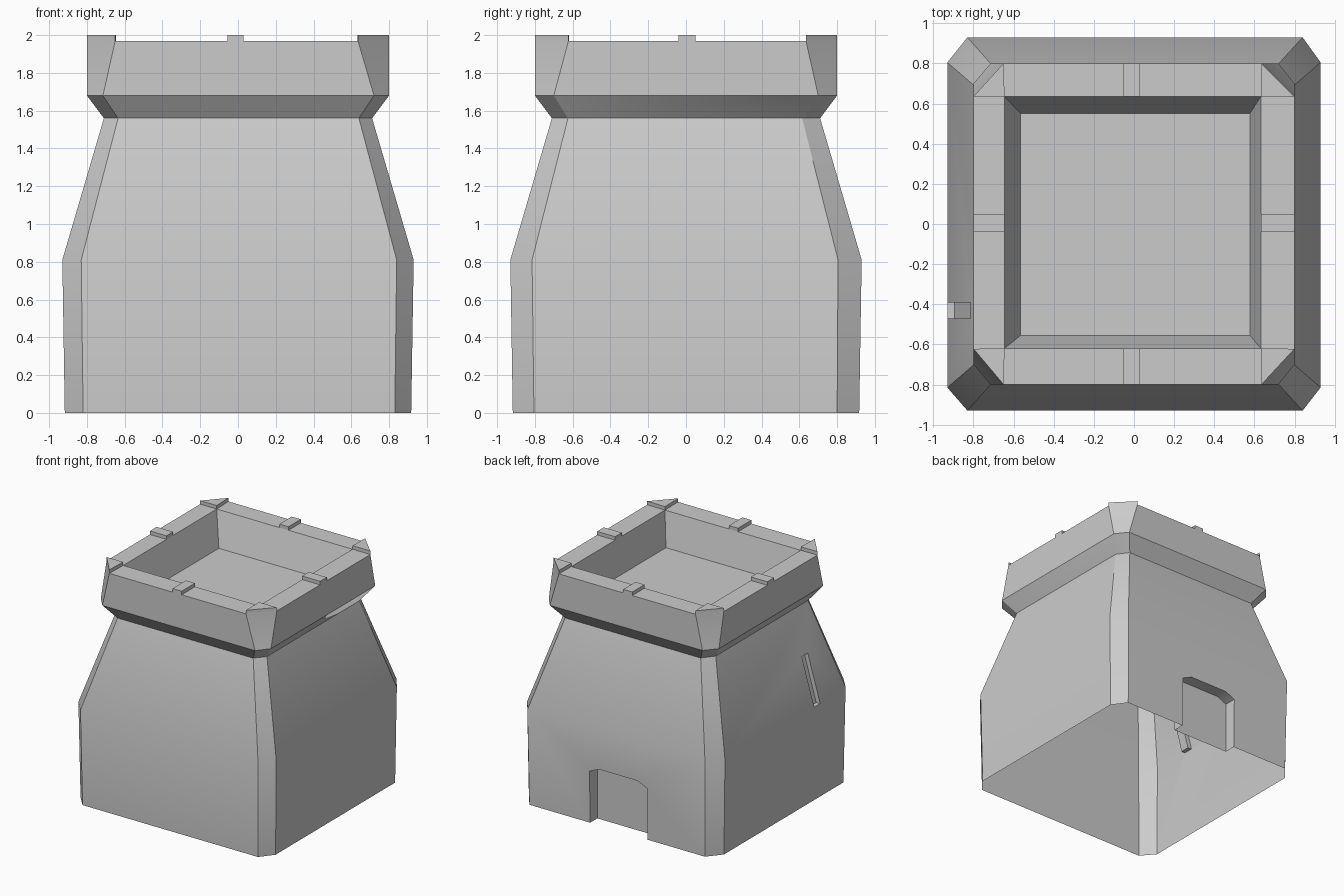
import bpy, bmesh, math

if "Cube" in bpy.data.objects:
    bpy.data.objects.remove(bpy.data.objects["Cube"])


def make_object(name, bm):
    mesh = bpy.data.meshes.new(name)
    bm.to_mesh(mesh)
    bm.free()
    obj = bpy.data.objects.new(name, mesh)
    bpy.context.collection.objects.link(obj)
    return obj


def octagon(z, h, xl, xr, yf, yb):
    """Square ring of half width h with cut corners."""
    pts = [(xl, -h), (xr, -h), (h, yf), (h, yb), (xr, h), (xl, h), (-h, yb), (-h, yf)]
    return [(x, y, z) for x, y in pts]


def square(z, x0, x1, y0, y1):
    """Plain rectangle, corners doubled so it bridges to an octagon."""
    a, b, c, d = (x0, y0, z), (x1, y0, z), (x1, y1, z), (x0, y1, z)
    return [a, b, b, c, c, d, d, a]


def prism(name, pts, offset):
    """Solid made by sweeping a planar outline along an offset."""
    bm = bmesh.new()
    a = [bm.verts.new(p) for p in pts]
    b = [bm.verts.new([p[i] + offset[i] for i in range(3)]) for p in pts]
    bm.faces.new(a)
    bm.faces.new(b[::-1])
    n = len(a)
    for i in range(n):
        bm.faces.new((a[i], b[i], b[(i + 1) % n], a[(i + 1) % n]))
    bmesh.ops.recalc_face_normals(bm, faces=bm.faces)
    return make_object(name, bm)


RIM, TOP = 1.97, 2.0

# Tower: one continuous loft up the walls, over the rim and into the basin
rings = [
    octagon(0.00, 0.917, -0.82, 0.83, -0.805, 0.80),
    octagon(0.81, 0.93, -0.83, 0.84, -0.815, 0.805),
    octagon(1.56, 0.71, -0.635, 0.64, -0.625, 0.615),
    octagon(1.68, 0.80, -0.715, 0.72, -0.70, 0.70),
    octagon(RIM, 0.80, -0.65, 0.635, -0.622, 0.635),
    square(RIM, -0.645, 0.632, -0.62, 0.635),
    square(1.69, -0.565, 0.577, -0.555, 0.55),
]
bm = bmesh.new()
cache = {}


def vert(p):
    if p not in cache:
        cache[p] = bm.verts.new(p)
    return cache[p]


for low, high in zip(rings, rings[1:]):
    for i in range(8):
        j = (i + 1) % 8
        pts = list(dict.fromkeys((low[i], low[j], high[j], high[i])))
        if len(pts) < 3:
            continue
        if len(pts) == 3 and high[i][2] == low[i][2]:
            # Raised triangular battlement on each rim corner
            up = [(x, y, TOP) for x, y, z in pts]
            for k in range(3):
                m = (k + 1) % 3
                bm.faces.new([vert(p) for p in (pts[k], pts[m], up[m], up[k])])
            pts = up
        bm.faces.new([vert(p) for p in pts])
bm.faces.new([vert(p) for p in dict.fromkeys(rings[-1])])
bm.faces.new([vert(p) for p in reversed(rings[0])])
tower = make_object("tower_shell", bm)

# Recesses: doorway at the back, narrow window slit on the left
door = [(-0.28, -0.1), (0.26, -0.1), (0.26, 0.44), (0.17, 0.48), (-0.19, 0.48), (-0.28, 0.44)]
slit = [(-1.05, 0.80), (-0.895, 0.80), (-0.78, 1.20), (-1.05, 1.20)]
cutters = [
    prism("doorway_cutter", [(x, 0.82, z) for x, z in door], (0, 0.3, 0)),
    prism("slit_cutter", [(x, -0.47, z) for x, z in slit], (0, 0.08, 0)),
]
bpy.context.view_layer.objects.active = tower
tower.select_set(True)
for cutter in cutters:
    cutter.hide_render = True
    mod = tower.modifiers.new("recess", 'BOOLEAN')
    mod.operation = 'DIFFERENCE'
    mod.solver = 'EXACT'
    mod.object = cutter
    bpy.ops.object.modifier_apply(modifier=mod.name)
    bpy.data.objects.remove(cutter)

# Open underside
bm = bmesh.new()
bm.from_mesh(tower.data)
base = [f for f in bm.faces if all(abs(v.co.z) < 1e-4 for v in f.verts)]
bmesh.ops.delete(bm, geom=base, context='FACES')
bm.to_mesh(tower.data)
bm.free()
bpy.ops.object.shade_smooth_by_angle(angle=math.radians(30))

# Small battlement in the middle of each side
blocks = {
    "front": (-0.055, 0.03, -0.80, -0.62),
    "back": (-0.055, 0.03, 0.635, 0.80),
    "left": (-0.80, -0.645, -0.04, 0.05),
    "right": (0.632, 0.80, -0.04, 0.05),
}
for side, (x0, x1, y0, y1) in blocks.items():
    outline = [(x0, y0, RIM), (x1, y0, RIM), (x1, y1, RIM), (x0, y1, RIM)]
    prism(side + "_battlement", outline, (0, 0, TOP - RIM))
